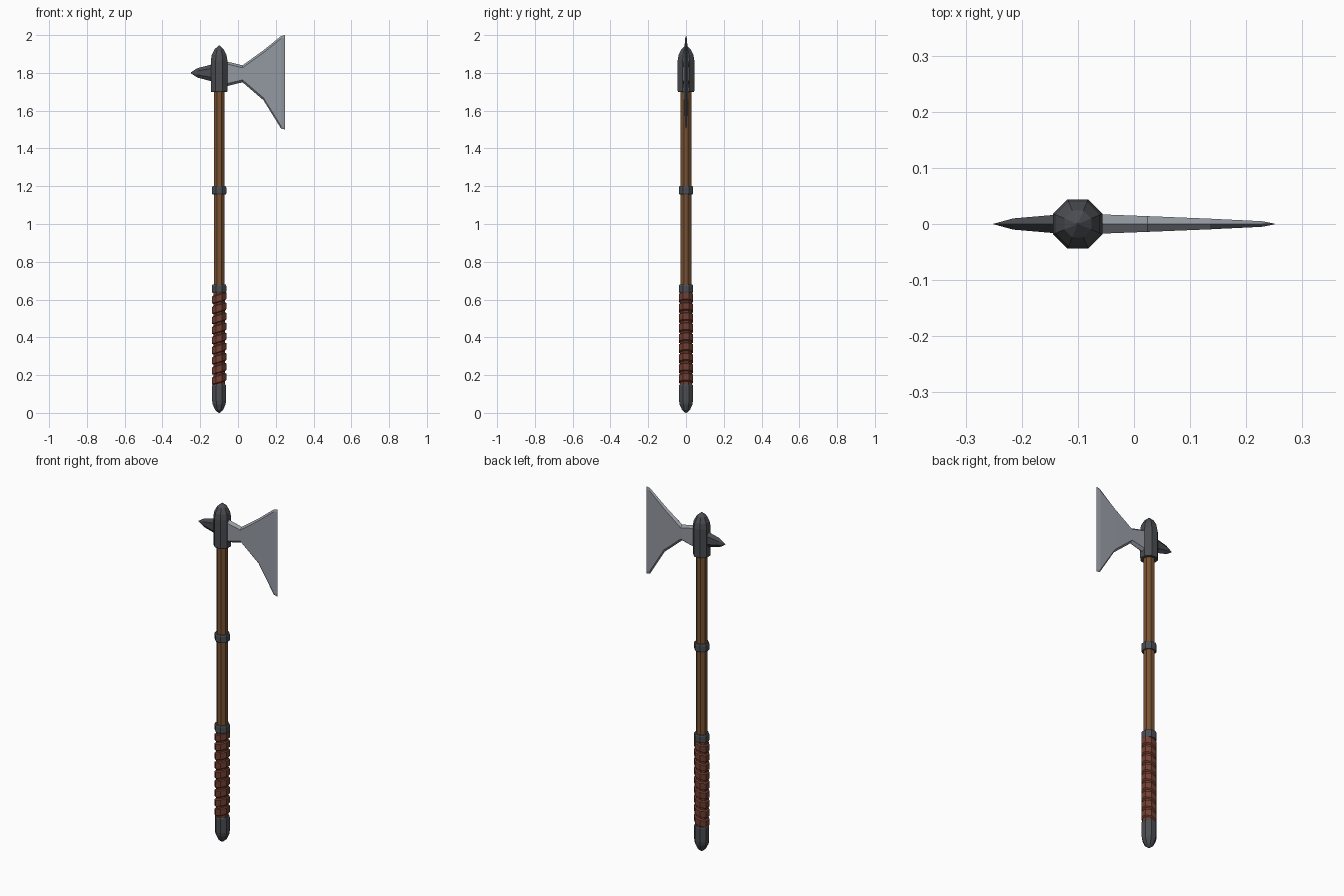
import bpy, math

if "Cube" in bpy.data.objects:
    bpy.data.objects.remove(bpy.data.objects["Cube"])

AX = -0.1      # shaft axis position in x
SIDES = 8


def material(name, rgb):
    m = bpy.data.materials.new(name)
    m.diffuse_color = (*rgb, 1)
    m.use_nodes = True
    m.node_tree.nodes["Principled BSDF"].inputs["Base Color"].default_value = m.diffuse_color
    return m


dark = material("dark_iron", (0.07, 0.075, 0.085))
steel = material("steel", (0.30, 0.32, 0.36))
wood = material("wood", (0.19, 0.085, 0.033))
leather = material("leather", (0.17, 0.05, 0.032))


def loft(name, rings, mat):
    """Skin equal-sized rings of points and close both ends."""
    n = len(rings[0])
    verts = [p for r in rings for p in r]
    faces = [(i * n + j, i * n + (j + 1) % n, (i + 1) * n + (j + 1) % n, (i + 1) * n + j)
             for i in range(len(rings) - 1) for j in range(n)]
    faces += [tuple(reversed(range(n))), tuple(range(len(verts) - n, len(verts)))]
    me = bpy.data.meshes.new(name)
    me.from_pydata(verts, [], faces)
    me.materials.append(mat)
    ob = bpy.data.objects.new(name, me)
    bpy.context.collection.objects.link(ob)
    return ob


def turned(name, profile, mat, slope=0):
    """Eight-sided turning about the shaft; profile = (half width across flats, z)."""
    rings = []
    for a, z in profile:
        r = a / math.cos(math.pi / SIDES)
        ring = []
        for k in range(SIDES):
            t = 2 * math.pi * (k + 0.5) / SIDES
            x = r * math.cos(t)
            ring.append((AX + x, r * math.sin(t), z + slope * x))
        rings.append(ring)
    return loft(name, rings, mat)


def plate(name, sections, inset, mat):
    """Flat forging with bevelled rims; sections = (x, z low, z high, half thickness)."""
    rings = []
    for x, lo, hi, t in sections:
        d = min(inset, (hi - lo) * 0.3)
        rings.append([(x, 0, lo), (x, t, lo + d), (x, t, hi - d),
                      (x, 0, hi), (x, -t, hi - d), (x, -t, lo + d)])
    return loft(name, rings, mat)


# Shaft and end fittings
turned("shaft", [(0.028, 0.10), (0.028, 1.75)], wood)
turned("pommel", [(0.003, 0.0), (0.021, 0.015), (0.034, 0.045),
                  (0.037, 0.065), (0.037, 0.145), (0.034, 0.15)], dark)
turned("head_socket", [(0.042, 1.70), (0.044, 1.705), (0.044, 1.865),
                       (0.039, 1.895), (0.024, 1.925), (0.002, 1.945)], dark)

# Collars
for name, z in (("grip_collar", 0.657), ("middle_collar", 1.178)):
    turned(name, [(0.035, z - 0.022), (0.038, z - 0.015),
                  (0.038, z + 0.015), (0.035, z + 0.022)], dark)

# Leather grip: core with slanting bands
turned("grip_core", [(0.031, 0.14), (0.031, 0.645)], leather)
for i in range(9):
    z = 0.18 + i * 0.0535
    turned(f"grip_band_{i + 1}", [(0.031, z - 0.022), (0.038, z - 0.017),
                                  (0.038, z + 0.017), (0.031, z + 0.022)], leather, slope=0.3)

# Blade
plate("blade", [(-0.08, 1.725, 1.865, 0.018), (0.024, 1.75, 1.84, 0.014),
                (0.135, 1.655, 1.92, 0.0095), (0.228, 1.505, 1.995, 0.005),
                (0.25, 1.50, 2.0, 0.0008)], 0.013, steel)

# Back spike
plate("back_spike", [(-0.25, 1.798, 1.802, 0.0005), (-0.215, 1.775, 1.825, 0.010),
                     (-0.145, 1.757, 1.843, 0.016), (-0.11, 1.75, 1.85, 0.018)], 0.02, dark)
